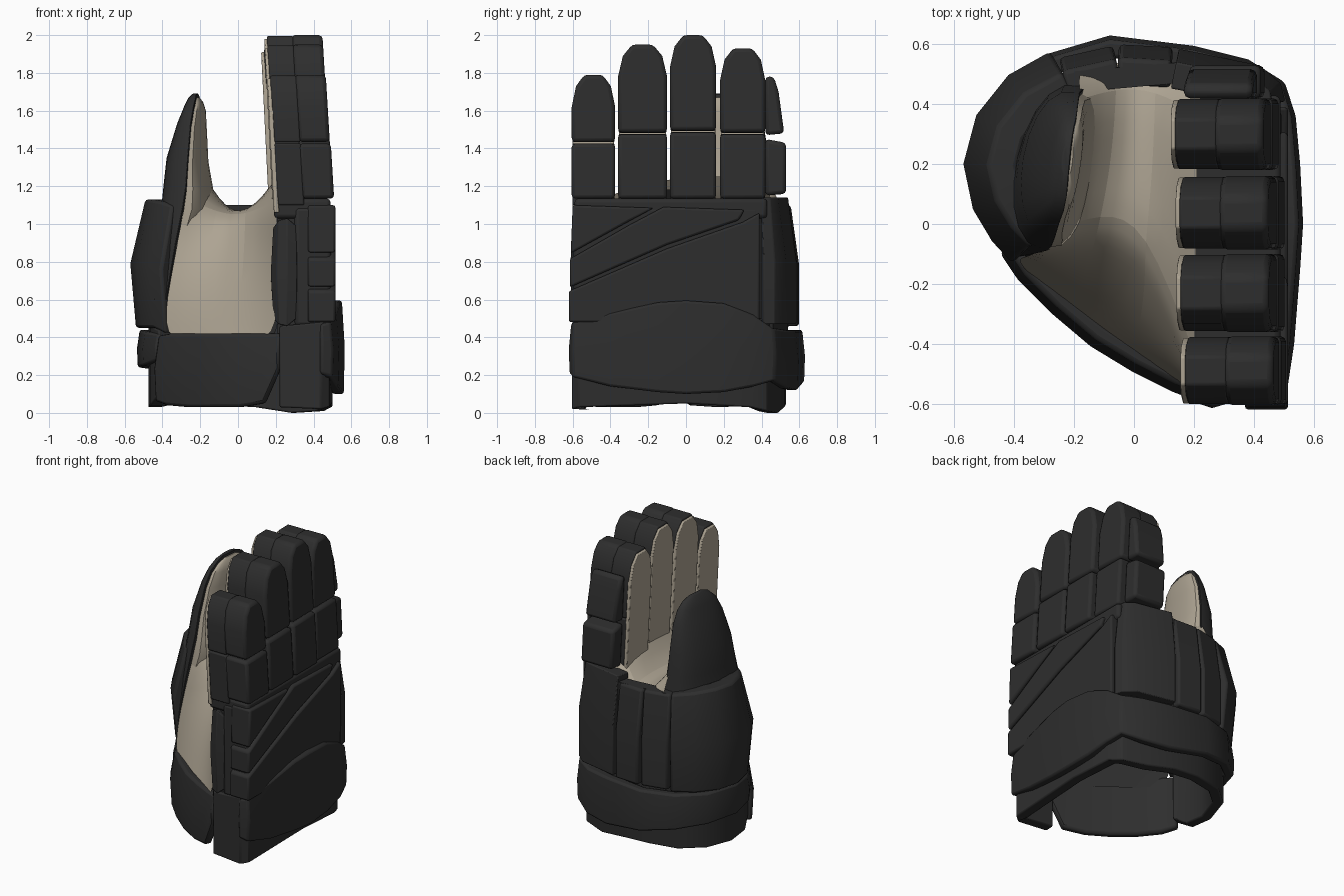
import bpy, bmesh, math
from mathutils import Vector


def material(name, rgb):
    m = bpy.data.materials.new(name)
    m.diffuse_color = (*rgb, 1)
    return m


BLACK = material("black_leather", (0.027, 0.027, 0.027))
TAN = material("tan_palm", (0.42, 0.37, 0.29))


def finish(name, bm, mat, bevel=0.0, segments=2, subdiv=0):
    bmesh.ops.recalc_face_normals(bm, faces=bm.faces)
    me = bpy.data.meshes.new(name)
    bm.to_mesh(me)
    bm.free()
    me.materials.append(mat)
    ob = bpy.data.objects.new(name, me)
    bpy.context.collection.objects.link(ob)
    bpy.ops.object.select_all(action='DESELECT')
    ob.select_set(True)
    bpy.context.view_layer.objects.active = ob
    bpy.ops.object.shade_smooth_by_angle(angle=math.radians(35))
    if bevel:
        b = ob.modifiers.new("bevel", 'BEVEL')
        b.width, b.segments = bevel, segments
        b.limit_method, b.angle_limit = 'ANGLE', math.radians(35)
    if subdiv:
        s = ob.modifiers.new("subdivide", 'SUBSURF')
        s.levels = s.render_levels = subdiv
    return ob


def loft(name, rings, mat=BLACK, bevel=0.0, closed=True, subdiv=0):
    """Skin a list of equal-length rings; closed rings get end caps."""
    bm = bmesh.new()
    vs = [[bm.verts.new(p) for p in r] for r in rings]
    n = len(rings[0])
    for a, b in zip(vs, vs[1:]):
        for i in range(n if closed else n - 1):
            j = (i + 1) % n
            bm.faces.new((a[i], a[j], b[j], b[i]))
    if closed:
        bm.faces.new(vs[0])
        bm.faces.new(vs[-1])
    return finish(name, bm, mat, bevel, subdiv=subdiv)


def prism(name, outline, x0, x1, mat=BLACK, bevel=0.02, shear=0.0):
    """Extrude a (y, z) outline along x, leaning with height."""
    rings = [[(x + (1.7 - z) * shear, y, z) for y, z in outline] for x in (x0, x1)]
    return loft(name, rings, mat, bevel)


def ribbon(name, path, t, lean=0.0, bulge=0.0, bevel=0.015, mat=BLACK):
    """Padded wall along counterclockwise plan points (x, y, z0, z1)."""
    rings = []
    for i, (x, y, z0, z1) in enumerate(path):
        p, q = path[max(i - 1, 0)], path[min(i + 1, len(path) - 1)]
        d = Vector((q[0] - p[0], q[1] - p[1])).normalized()
        n = Vector((-d.y, d.x))

        def at(k, z):
            return (x + n.x * k, y + n.y * k, z)
        rings.append([at(0, z0), at(-bulge, (z0 + z1) / 2), at(lean, z1),
                      at(t + lean, z1), at(t, z0)])
    return loft(name, rings, mat, bevel)


def wall(points, z0, z1):
    return [(x, y, z0, z1) for x, y in points]


# Fingers: two padded segments, an inner gusset and a tan lining each
def tip(y0, y1, z0, top):
    c, w = (y0 + y1) / 2, (y1 - y0) / 2
    right = [(w, z0), (w, top - 0.17), (w * 0.8, top - 0.06), (w * 0.42, top)]
    return [(c + a, z) for a, z in right] + [(c - a, z) for a, z in reversed(right)]


def rect(y0, y1, z0, z1):
    return [(y0, z0), (y1, z0), (y1, z1), (y0, z1)]


fingers = [("little", -0.605, -0.375, 1.79, 1.43, 0.015), ("ring", -0.36, -0.10, 1.95, 1.48, 0.01),
           ("middle", -0.085, 0.16, 2.0, 1.49, 0.01), ("index", 0.18, 0.42, 1.93, 1.48, -0.01)]
for name, y0, y1, top, split, dx in fingers:
    prism(name + "_finger_tip_pad", tip(y0, y1, split + 0.005, top), 0.29 + dx, 0.455 + dx, bevel=0.02, shear=0.06)
    prism(name + "_finger_base_pad", rect(y0, y1, 1.135, split - 0.005), 0.29 + dx, 0.46 + dx, bevel=0.018, shear=0.06)
    prism(name + "_finger_tip_gusset", tip(y0 + 0.003, y1 - 0.003, split + 0.003, top - 0.005),
          0.16 + dx, 0.30 + dx, bevel=0.008, shear=0.06)
    prism(name + "_finger_base_gusset", rect(y0 + 0.003, y1 - 0.003, 1.10, split - 0.003),
          0.16 + dx, 0.30 + dx, bevel=0.008, shear=0.06)
    prism(name + "_finger_lining", tip(y0 + 0.005, y1 - 0.005, 1.06, top - 0.02),
          0.143 + dx, 0.17 + dx, TAN, 0.006, shear=0.05)

# Guards on the outer side of the index finger
prism("index_guard_lower", [(0.42, 1.15), (0.53, 1.16), (0.53, 1.43), (0.42, 1.45)], 0.17, 0.41, bevel=0.02, shear=0.05)
prism("index_guard_upper", [(0.42, 1.47), (0.52, 1.48), (0.49, 1.7), (0.465, 1.78), (0.42, 1.78)],
      0.17, 0.40, bevel=0.02, shear=0.05)

# Hand shell and knuckle cap
ribbon("hand_shell", wall([(0.21, -0.57), (0.46, -0.57), (0.475, -0.45), (0.48, 0.34), (0.42, 0.46),
                           (0.15, 0.54), (-0.2, 0.51)], 0.42, 1.1), 0.07)
prism("knuckle_cap", rect(-0.59, 0.43, 1.03, 1.135), 0.19, 0.49)

# Back of hand: three pads split by diagonal grooves, over a base slab
prism("back_hand_base", rect(-0.595, 0.385, 0.46, 1.09), 0.30, 0.492)
pads = [[(-0.61, 0.845), (-0.3, 1.015), (-0.17, 1.085), (-0.6, 1.1)],
        [(-0.615, 0.815), (-0.3, 0.995), (-0.12, 1.09), (0.31, 1.075), (0.28, 1.02), (-0.1, 0.89), (-0.615, 0.665)],
        [(-0.62, 0.645), (-0.1, 0.87), (0.30, 1.01), (0.39, 1.06), (0.39, 0.48), (-0.62, 0.48)]]
for i, outline in enumerate(pads):
    prism("back_hand_pad_%d" % (i + 1), outline, 0.37, 0.515, bevel=0.012)
ribbon("little_side_pad", [(0.185, -0.53, 0.5, 0.98), (0.215, -0.585, 0.47, 1.02), (0.26, -0.6, 0.46, 1.03),
                           (0.31, -0.585, 0.5, 0.99)], 0.06, bulge=0.015)

# Side panels that wrap towards the thumb
ribbon("index_side_panel", wall([(0.505, 0.41), (0.49, 0.47), (0.42, 0.53), (0.15, 0.585)], 0.47, 1.14),
       0.09, lean=0.045, bulge=0.0)
ribbon("side_panel_a", wall([(0.13, 0.59), (-0.05, 0.6)], 0.46, 1.1), 0.09, lean=0.045, bulge=0.0)
ribbon("side_panel_b", wall([(-0.07, 0.595), (-0.25, 0.555)], 0.46, 1.1), 0.09, lean=0.045, bulge=0.0)
ribbon("thumb_panel", [(-0.265, 0.55, 0.45, 1.1), (-0.4, 0.475, 0.45, 1.12), (-0.5, 0.35, 0.45, 1.13),
                       (-0.54, 0.2, 0.45, 1.13), (-0.51, 0.06, 0.45, 1.13), (-0.45, -0.04, 0.45, 1.12),
                       (-0.385, -0.11, 0.42, 1.1)], 0.1, lean=0.05, bulge=0.03)

# Thumb: D-shaped sections with a blunt rounded tip, and a tan inner face
sections = [(0.6, (-0.38, -0.11), (-0.16, 0.49), 0.18, 0.05), (0.9, (-0.33, -0.10), (-0.16, 0.48), 0.18, 0.05),
            (1.10, (-0.29, -0.09), (-0.16, 0.46), 0.17, 0.1), (1.2, (-0.275, -0.075), (-0.17, 0.45), 0.165, 0.075),
            (1.35, (-0.265, -0.05), (-0.18, 0.44), 0.15, 0.05), (1.53, (-0.25, 0.0), (-0.185, 0.41), 0.10, 0.04),
            (1.62, (-0.235, 0.04), (-0.19, 0.37), 0.07, 0.035), (1.665, (-0.225, 0.09), (-0.2, 0.33), 0.05, 0.025),
            (1.69, (-0.22, 0.16), (-0.21, 0.27), 0.025, 0.01)]


def d_ring(z, a, b, depth, inset=0.0, n=10):
    a, b = Vector(a), Vector(b)
    mid, half = (a + b) / 2, (b - a) / 2 * (1 - inset)
    nrm = Vector((-half.y, half.x)).normalized()
    ring = []
    for i in range(n + 1):
        t = math.pi * i / n
        p = mid + half * math.cos(t) + nrm * depth * math.sin(t) ** 0.75
        ring.append((p.x, p.y, z))
    return ring


loft("thumb_shell", [d_ring(*s[:4]) for s in sections], BLACK, 0.01)
loft("thumb_lining", [d_ring(z - 0.02, a, b, -f, 0.05) for z, a, b, d, f in sections[1:]], TAN)

# Palm: one sheet rising from the cuff and folding back into the thumb web
palm = [[(-0.41, -0.12, 0.38), (-0.2, -0.29, 0.38), (0.0, -0.44, 0.38), (0.21, -0.56, 0.38)],
        [(-0.36, -0.11, 0.7), (-0.17, -0.19, 0.7), (0.02, -0.31, 0.7), (0.21, -0.56, 0.7)],
        [(-0.31, -0.09, 0.95), (-0.14, -0.07, 0.95), (0.04, -0.14, 0.95), (0.21, -0.55, 0.95)],
        [(-0.28, -0.06, 1.14), (-0.11, 0.02, 1.08), (0.03, 0.0, 1.06), (0.2, -0.52, 1.14)],
        [(-0.22, 0.2, 1.32), (-0.07, 0.22, 1.08), (0.06, 0.2, 1.05), (0.21, 0.0, 1.27)],
        [(-0.17, 0.44, 1.28), (-0.06, 0.49, 1.06), (0.07, 0.49, 1.05), (0.21, 0.42, 1.25)],
        [(-0.2, 0.53, 1.0), (-0.06, 0.54, 0.98), (0.07, 0.54, 0.98), (0.25, 0.52, 1.0)]]
loft("palm", palm, TAN, closed=False, subdiv=2)
loft("hand_inner_lining", [[(x + 0.01, y + 0.03, z - 0.03) for x, y, z in row] for row in palm[:-2]],
     BLACK, closed=False, subdiv=2)

# Cuff: open wall around the wrist, with a separate plate below the palm
ribbon("wrist_cuff", [(0.22, -0.59, 0.03, 0.46), (0.44, -0.605, 0.02, 0.48), (0.485, -0.57, 0.03, 0.5),
                      (0.5, 0.0, 0.05, 0.5), (0.5, 0.34, 0.03, 0.5), (0.46, 0.43, 0.01, 0.5),
                      (0.3, 0.49, 0.0, 0.48), (0.1, 0.525, 0.03, 0.48), (-0.08, 0.53, 0.04, 0.48),
                      (-0.28, 0.49, 0.04, 0.48), (-0.42, 0.37, 0.04, 0.48), (-0.475, 0.18, 0.03, 0.48),
                      (-0.465, 0.02, 0.04, 0.46), (-0.42, -0.08, 0.1, 0.44)], 0.07, bevel=0.02)
ribbon("palm_cuff_plate", [(-0.44, -0.09, 0.06, 0.41), (-0.38, -0.18, 0.04, 0.42), (-0.27, -0.29, 0.03, 0.42),
                           (-0.14, -0.4, 0.03, 0.42), (0.0, -0.485, 0.03, 0.42), (0.13, -0.55, 0.05, 0.42),
                           (0.22, -0.585, 0.25, 0.42)], 0.05, lean=0.02, bulge=0.01)

# Wrist strap: tall arched front that narrows as it wraps round to the thumb
ribbon("wrist_strap", [(0.44, -0.62, 0.21, 0.47), (0.5, -0.6, 0.19, 0.48), (0.53, -0.4, 0.14, 0.53),
                       (0.55, -0.15, 0.11, 0.585), (0.56, 0.0, 0.1, 0.595), (0.55, 0.2, 0.11, 0.58),
                       (0.535, 0.36, 0.14, 0.52), (0.5, 0.47, 0.17, 0.45), (0.38, 0.545, 0.13, 0.44),
                       (0.2, 0.59, 0.12, 0.44), (-0.08, 0.625, 0.16, 0.44), (-0.3, 0.56, 0.2, 0.44),
                       (-0.46, 0.42, 0.23, 0.44), (-0.53, 0.2, 0.24, 0.44), (-0.5, 0.03, 0.25, 0.43),
                       (-0.43, -0.09, 0.28, 0.42)], 0.06, lean=0.01, bulge=0.005)
